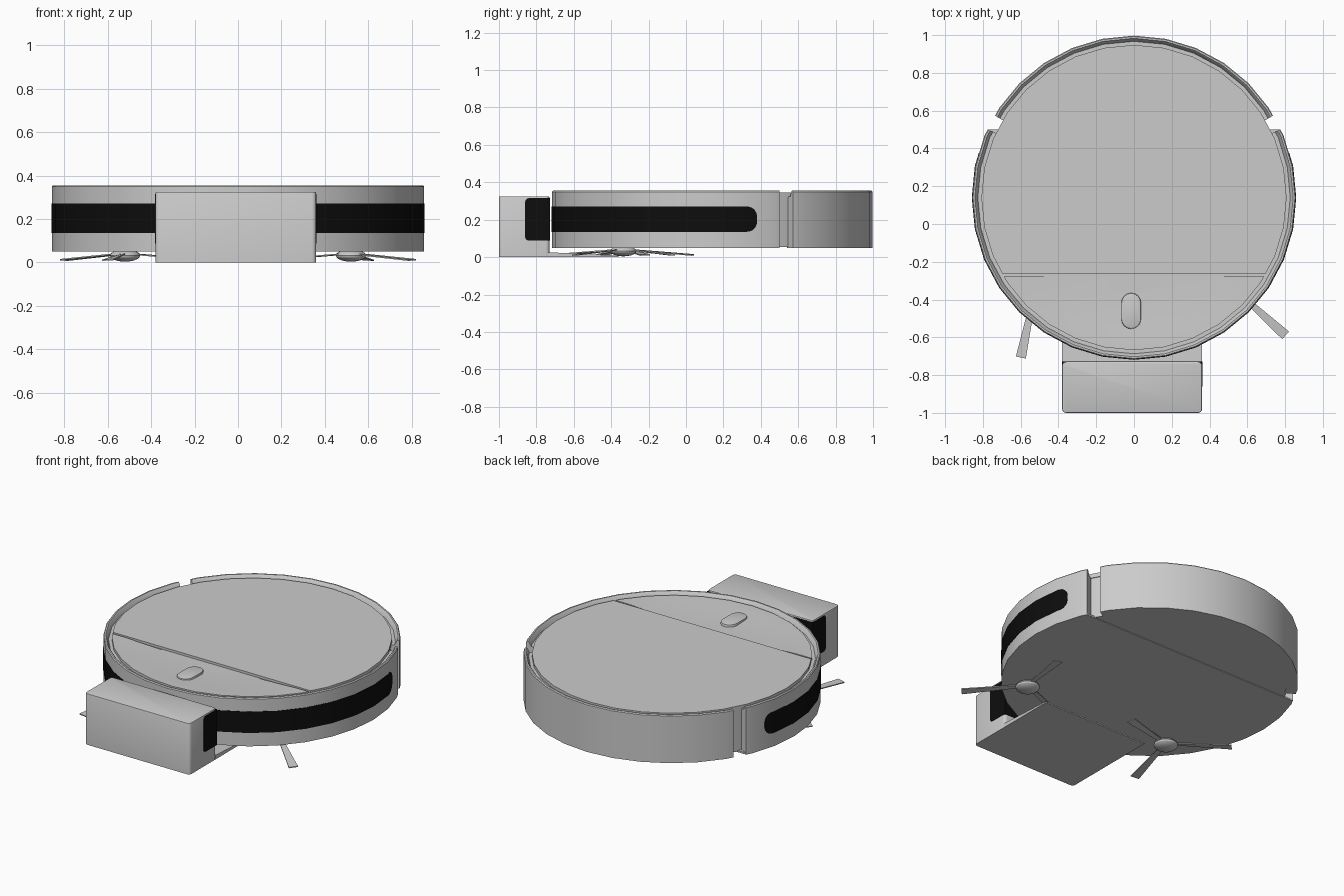
import bpy, bmesh
from math import sin, cos, pi, radians, sqrt, floor
from mathutils import Vector

if "Cube" in bpy.data.objects:
    bpy.data.objects.remove(bpy.data.objects["Cube"])

CY, R, STEP = 0.14, 0.857, 11.25      # body centre, radius, degrees per side (32 sides)


def finish(name, bm, smooth=True, mat=None):
    bmesh.ops.recalc_face_normals(bm, faces=bm.faces[:])
    me = bpy.data.meshes.new(name)
    bm.to_mesh(me)
    bm.free()
    ob = bpy.data.objects.new(name, me)
    bpy.context.collection.objects.link(ob)
    bpy.ops.object.select_all(action='DESELECT')
    ob.select_set(True)
    bpy.context.view_layer.objects.active = ob
    if smooth:
        bpy.ops.object.shade_smooth_by_angle(angle=radians(30))
    if mat:
        me.materials.append(mat)
    return ob


def on_body(a, r, z):
    """Point on the 32-sided outline at angle a (degrees)."""
    off = a - (floor(a / STEP) + 0.5) * STEP
    k = r * cos(radians(STEP / 2)) / cos(radians(off))
    return Vector((k * cos(radians(a)), CY + k * sin(radians(a)), z))


def angles(a0, a1):
    inner = [i * STEP for i in range(-40, 80) if a0 + 0.1 < i * STEP < a1 - 0.1]
    return [a0] + inner + [a1]


def arc_ring(name, a0, a1, profile):
    """Sweep a closed (r, z) profile along part of the outline, capped."""
    bm = bmesh.new()
    cols = []
    for a in angles(a0, a1):
        cols.append([bm.verts.new(on_body(a, r, z)) for r, z in profile])
    n = len(profile)
    for c, d in zip(cols, cols[1:]):
        for i in range(n):
            bm.faces.new((c[i], c[(i + 1) % n], d[(i + 1) % n], d[i]))
    bm.faces.new(cols[0])
    bm.faces.new(cols[-1])
    return finish(name, bm)


def prism(name, pts, z0, z1, bevel=0, vertical=0, mat=None):
    """Extruded outline; bevel the top rim and/or the vertical corners."""
    bm = bmesh.new()
    lo = [bm.verts.new((x, y, z0)) for x, y in pts]
    hi = [bm.verts.new((x, y, z1)) for x, y in pts]
    n = len(pts)
    bm.faces.new(lo)
    bm.faces.new(hi)
    for i in range(n):
        bm.faces.new((lo[i], lo[(i + 1) % n], hi[(i + 1) % n], hi[i]))
    if vertical:
        es = [e for e in bm.edges if abs(e.verts[0].co.z - e.verts[1].co.z) > 1e-4]
        bmesh.ops.bevel(bm, geom=es, offset=vertical, segments=4, affect='EDGES', profile=0.5)
    if bevel:
        es = [e for e in bm.edges if all(v.co.z > z1 - 1e-5 for v in e.verts)]
        bmesh.ops.bevel(bm, geom=es, offset=bevel, segments=2, affect='EDGES', profile=0.5)
    return finish(name, bm, mat=mat)


def outline(a0, a1, r):
    return [on_body(a, r, 0).xy[:] for a in angles(a0, a1)]


def rect(x0, x1, y0, y1):
    return [(x0, y0), (x1, y0), (x1, y1), (x0, y1)]


black = bpy.data.materials.new("black_plastic")
black.diffuse_color = (0.004, 0.004, 0.004, 1)
black.use_nodes = True
black.node_tree.nodes["Principled BSDF"].inputs["Base Color"].default_value = black.diffuse_color

# outer shells: front wall and rear bumper, separated by two notches
wall = [(R, 0.05), (R, 0.349), (R - 0.005, 0.355), (R - 0.014, 0.355),
        (R - 0.02, 0.348), (R - 0.03, 0.325), (0.79, 0.325), (0.79, 0.05)]
arc_ring("front_wall", -205, 25, wall)
arc_ring("rear_bumper", 30.5, 149.5, wall)

# core and underside plates
full = outline(0, 360, 0.803)[:-1]
prism("core", full, 0.054, 0.33)
prism("front_base", outline(-205, 25, R), 0.05, 0.06)
prism("rear_base", outline(30.5, 149.5, R), 0.052, 0.06)


# lid split along a straight seam, the front panel gently dished
def lid_part(name, y0, y1, top, dish=0):
    bm = bmesh.new()
    bm.faces.new([bm.verts.new((x, y, top)) for x, y in outline(0, 360, 0.808)[:-1]])

    def cut(co, no, **kw):
        bmesh.ops.bisect_plane(bm, geom=bm.verts[:] + bm.edges[:] + bm.faces[:],
                               plane_co=co, plane_no=no, **kw)
    cut((0, y0, 0), (0, 1, 0), clear_inner=True)
    cut((0, y1, 0), (0, 1, 0), clear_outer=True)
    if dish:
        for i in range(1, 8):
            cut((0, y0 + (y1 - y0) * i / 8, 0), (0, 1, 0))
        for i in range(-6, 7):
            cut((i * 0.1, 0, 0), (1, 0, 0))
        for v in bm.verts:
            rr = sqrt((v.co.x / 0.6) ** 2 + ((v.co.y - y1) / 0.36) ** 2)
            v.co.z -= dish * max(0, 1 - rr * rr)
    ext = bmesh.ops.extrude_face_region(bm, geom=bm.faces[:])
    for v in ext["geom"]:
        if isinstance(v, bmesh.types.BMVert):
            v.co.z = 0.318
    return finish(name, bm)


lid_part("main_lid", -0.265, 1.0, 0.345)
lid_part("front_panel", -0.7, -0.277, 0.343, 0.014)

# pill-shaped button on the front panel
pill = []
for i in range(18):
    a = pi * i / 17 if i < 9 else pi * (i - 1) / 16
    a = pi * (i if i < 9 else i - 1) / 8
    pill.append((-0.015 + 0.052 * cos(a), -0.46 + (0.043 if i < 9 else -0.043) + 0.052 * sin(a)))
prism("button", pill, 0.32, 0.346, bevel=0.006)

# black sensor band around the front, with rounded ends
bm = bmesh.new()
END, RC, H = 16.3, 0.055, 0.0675
fine = [0, 0.1, 0.3, 0.7, 1.2, 1.9, 2.7, 3.7]
cols_a = [-180 - END + f for f in fine] + [END - f for f in fine]
cols_a = sorted(set(cols_a + angles(-180 - END + 4, END - 4)))
prev = None
for a in cols_a:
    s = R * radians(min(END - a, a + 180 + END))
    h = H if s >= RC else H - RC + sqrt(max(0, RC ** 2 - (RC - s) ** 2))
    cur = [bm.verts.new(on_body(a, r, 0.203 + k * h))
           for r, k in ((R - 0.01, -1), (R + 0.002, -1), (R + 0.002, 1), (R - 0.01, 1))]
    if prev:
        for i in range(3):
            bm.faces.new((prev[i], cur[i], cur[i + 1], prev[i + 1]))
    else:
        bm.faces.new(cur)
    prev = cur
bm.faces.new(prev)
finish("sensor_band", bm, mat=black)

# charging dock: housing, black contact face, thin tapered foot plate
prism("dock_housing", rect(-0.38, 0.36, -1.0, -0.73), 0, 0.325, bevel=0.006, vertical=0.02)
bm = bmesh.new()
x0, x1 = -0.382, 0.362
side = [(-0.727, 0.088)]
for cz, a0 in ((0.108, -90), (0.295, 180)):
    for i in range(5):
        a = radians(a0 - 90 * i / 4)
        side.append((-0.84 + 0.02 * cos(a), cz + 0.02 * sin(a)))
side.append((-0.727, 0.315))
ends = [[bm.verts.new((x, y, z)) for y, z in side] for x in (x0, x1)]
for e in ends:
    bm.faces.new(e)
for i in range(len(side)):
    j = (i + 1) % len(side)
    bm.faces.new((ends[0][i], ends[0][j], ends[1][j], ends[1][i]))
finish("dock_contact_face", bm, mat=black)

bm = bmesh.new()
foot = [(-0.74, 0), (-0.36, 0), (-0.36, 0.008), (-0.74, 0.026)]
ends = [[bm.verts.new((x, y, z)) for y, z in foot] for x in (-0.38, 0.36)]
for e in ends:
    bm.faces.new(e)
for i in range(4):
    bm.faces.new((ends[0][i], ends[0][(i + 1) % 4], ends[1][(i + 1) % 4], ends[1][i]))
finish("dock_foot_plate", bm)

# side brushes: domed hub and three flared blades each
for label, cx, turn in (("left", -0.52, 18), ("right", 0.52, 78)):
    bm = bmesh.new()
    bmesh.ops.create_uvsphere(bm, u_segments=20, v_segments=10, radius=1)
    for v in bm.verts:
        v.co = Vector((cx + 0.07 * v.co.x, -0.335 + 0.07 * v.co.y, 0.032 + 0.028 * v.co.z))
    finish(label + "_brush_hub", bm)
    for k in range(3):
        a = radians(turn + 120 * k)
        d, n = Vector((cos(a), sin(a), 0)), Vector((-sin(a), cos(a), 0))
        bm = bmesh.new()
        rows = []
        for dist, w, z in ((0.04, 0.012, 0.038), (0.38, 0.027, 0.011)):
            c = Vector((cx, -0.335, z)) + d * dist
            rows.append([bm.verts.new(c + n * w * s + Vector((0, 0, t)))
                         for s, t in ((-1, -0.004), (1, -0.001), (1, 0.005), (-1, 0.002))])
        for r in rows:
            bm.faces.new(r)
        for i in range(4):
            j = (i + 1) % 4
            bm.faces.new((rows[0][i], rows[0][j], rows[1][j], rows[1][i]))
        finish(f"{label}_brush_blade_{k + 1}", bm, smooth=False)
